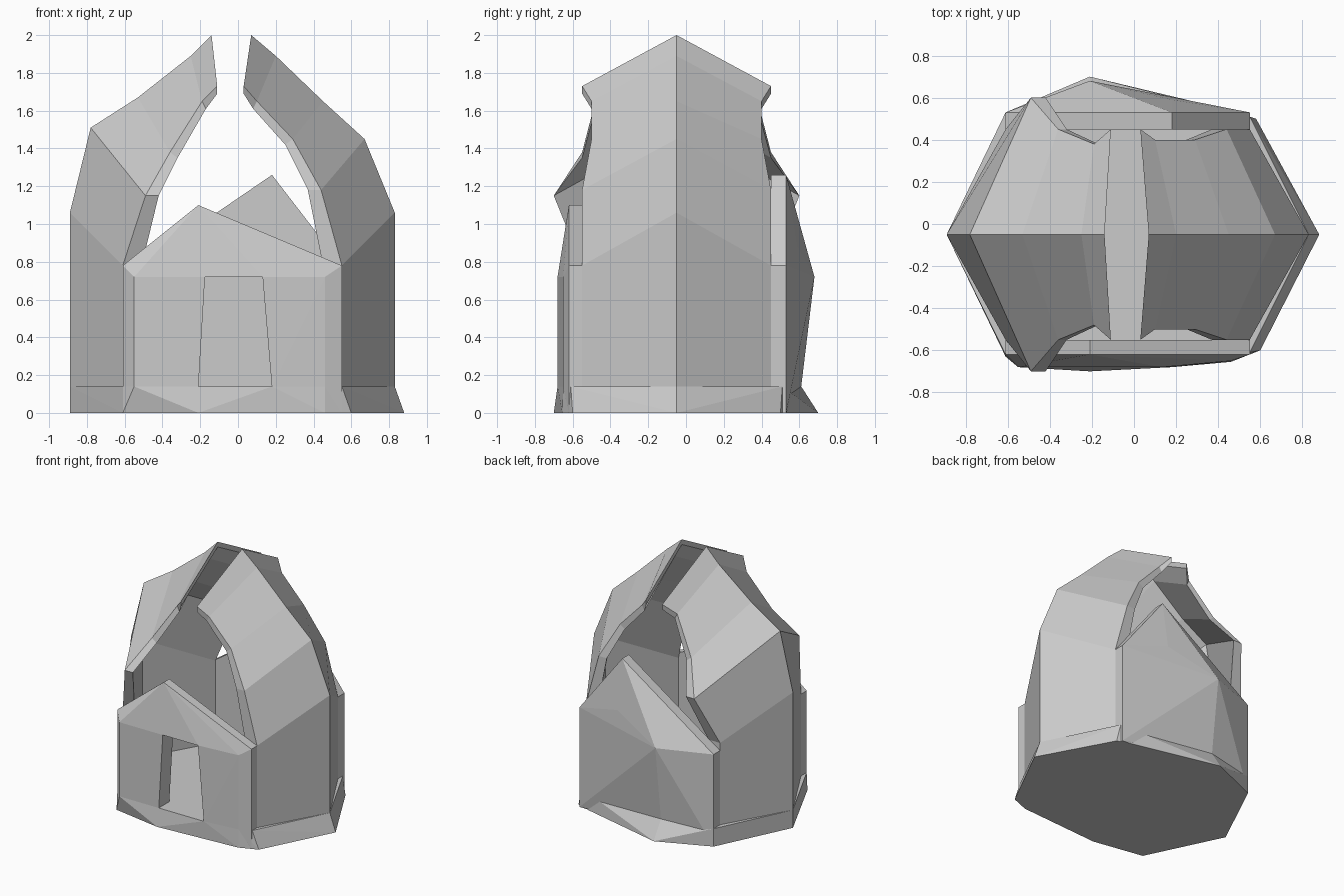
import bpy, bmesh

if "Cube" in bpy.data.objects:
    bpy.data.objects.remove(bpy.data.objects["Cube"])

MID = -0.05  # y of the ridge plane


def finish(bm, name):
    bmesh.ops.recalc_face_normals(bm, faces=bm.faces)
    me = bpy.data.meshes.new(name)
    bm.to_mesh(me)
    bm.free()
    ob = bpy.data.objects.new(name, me)
    bpy.context.collection.objects.link(ob)
    return ob


def hull(name, pts):
    bm = bmesh.new()
    for p in pts:
        bm.verts.new(p)
    res = bmesh.ops.convex_hull(bm, input=bm.verts[:])
    loose = [v for v in bm.verts if not v.link_faces]
    bmesh.ops.delete(bm, geom=loose, context='VERTS')
    return finish(bm, name)


def shell(name, s, ridge, edge, inset):
    """Folded half shell: ridge (x, z), edge (x, half width, z), inset (x, z) per row."""
    bm = bmesh.new()
    rows = []
    for (rx, rz), (ex, w, ez), (ix, iz) in zip(ridge, edge, inset):
        outer = [(ex, MID - w, ez), (rx, MID, rz), (ex, MID + w, ez)]
        inner = [(x - s * ix, y, z - iz) for x, y, z in reversed(outer)]
        rows.append([bm.verts.new(p) for p in outer + inner])
    for a, b in zip(rows, rows[1:]):
        for i in range(6):
            j = (i + 1) % 6
            bm.faces.new((a[i], a[j], b[j], b[i]))
    for r in (rows[0], rows[-1]):
        bm.faces.new((r[0], r[1], r[4], r[5]))
        bm.faces.new((r[1], r[2], r[3], r[4]))
    return finish(bm, name)


# Two side shells leaning towards each other, with an open slot on top
inset = [(.10, 0), (.10, 0), (.07, 0), (.04, .03), (.02, .04), (.0, .04)]
shell("right_shell", 1,
      [(.83, 0), (.83, 1.06), (.67, 1.45), (.45, 1.65), (.20, 1.89), (.07, 2.0)],
      [(.55, .50, 0), (.55, .50, .78), (.44, .50, 1.18), (.29, .45, 1.45),
       (.10, .45, 1.65), (.03, .50, 1.73)], inset)
shell("left_shell", -1,
      [(-.89, 0), (-.89, 1.06), (-.78, 1.51), (-.53, 1.67), (-.25, 1.89), (-.14, 2.0)],
      [(-.61, .50, 0), (-.61, .50, .78), (-.49, .65, 1.15), (-.36, .50, 1.38),
       (-.19, .43, 1.65), (-.11, .50, 1.73)], inset)

# Flared base with the floor on top
base_low = [(-.89, -.05), (-.61, -.63), (-.21, -.70), (.46, -.655), (.60, -.60),
            (.88, -.05), (.58, .50), (.46, .54), (-.21, .70), (-.61, .53)]
base_top = [(-.89, -.05), (-.61, -.62), (-.55, -.68), (.18, -.68), (.46, -.65),
            (.55, -.61), (.83, -.05), (.55, .51), (-.21, .61), (-.61, .53)]
hull("base", [(x, y, 0) for x, y in base_low] + [(x, y, .14) for x, y in base_top])

# Front gable wall: slab plus slightly bulging face
front_outline = [(-.61, .0), (-.61, .78), (-.21, 1.10), (.18, .89), (.55, .78), (.55, 0)]
front = hull("front_wall",
             [(x, y, z) for x, z in front_outline for y in (-.55, -.62)] +
             [(-.55, -.68, .14), (-.55, -.68, .72), (.18, -.68, .14),
              (.13, -.68, .72), (.46, -.65, .14), (.46, -.65, .72)])

# Tapered doorway cut
cutter = hull("door_cutter",
              [(x, y, z) for x, z in ((-.21, .13), (.18, .13), (.13, .72), (-.175, .72))
               for y in (-.9, -.4)])
cutter.hide_render = True
mod = front.modifiers.new("door", 'BOOLEAN')
mod.operation = 'DIFFERENCE'
mod.solver = 'EXACT'
mod.object = cutter
bpy.context.view_layer.objects.active = front
bpy.ops.object.modifier_apply(modifier="door")
bpy.data.objects.remove(cutter)

# Back gable wall with a faceted bulge
back_outline = [(-.61, 0), (-.61, .72), (.18, 1.26), (.55, .78), (.55, 0)]
hull("back_wall",
     [(x, y, z) for x, z in back_outline for y in (.45, .53)] +
     [(-.21, .68, .72), (.18, .59, .88), (-.21, .61, .14),
      (.46, .54, .14), (.46, .54, .72)])
